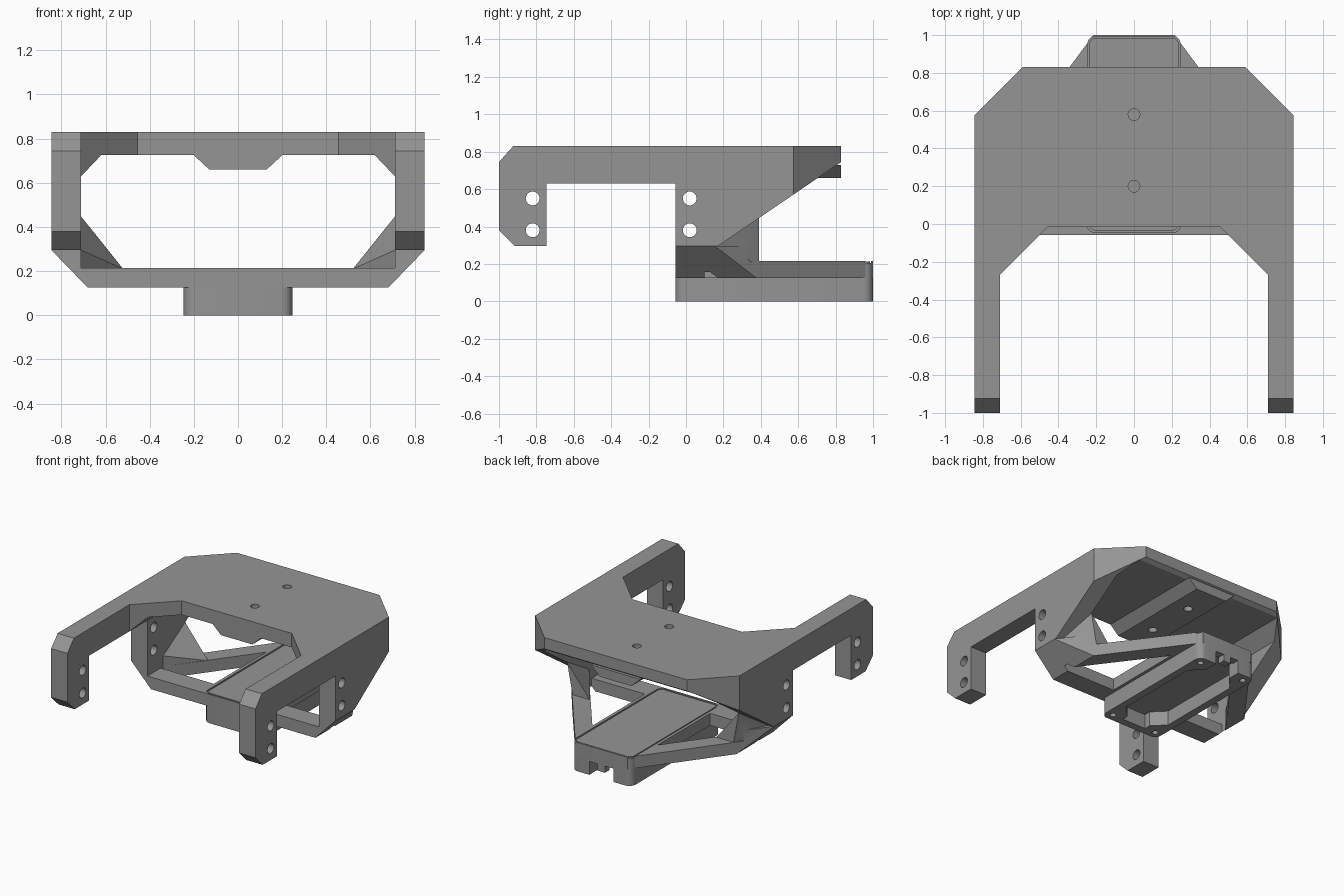
import bpy, bmesh, math
from mathutils import Vector

if "Cube" in bpy.data.objects:
    bpy.data.objects.remove(bpy.data.objects["Cube"])

grey = bpy.data.materials.new("mid grey")
grey.diffuse_color = (0.30, 0.30, 0.30, 1)
grey.use_nodes = True
grey.node_tree.nodes["Principled BSDF"].inputs["Base Color"].default_value = grey.diffuse_color


def finish(name, bm):
    bmesh.ops.recalc_face_normals(bm, faces=bm.faces)
    me = bpy.data.meshes.new(name)
    bm.to_mesh(me)
    bm.free()
    me.materials.append(grey)
    ob = bpy.data.objects.new(name, me)
    bpy.context.collection.objects.link(ob)
    return ob


def prism(name, pts, axis, lo, hi):
    """Extrude a 2D outline along an axis."""
    def place(a, b, c):
        return {'X': (c, a, b), 'Y': (a, c, b), 'Z': (a, b, c)}[axis]
    bm = bmesh.new()
    f = bm.faces.new([bm.verts.new(place(a, b, lo)) for a, b in pts])
    r = bmesh.ops.extrude_face_region(bm, geom=[f])
    vs = [v for v in r['geom'] if isinstance(v, bmesh.types.BMVert)]
    bmesh.ops.translate(bm, verts=vs, vec=Vector(place(0, 0, hi - lo)))
    return finish(name, bm)


def hull(name, pts):
    bm = bmesh.new()
    for p in pts:
        bm.verts.new(p)
    bmesh.ops.convex_hull(bm, input=bm.verts[:])
    return finish(name, bm)


def circle(a, b, r, n=24):
    return [(a + r * math.cos(2 * math.pi * i / n), b + r * math.sin(2 * math.pi * i / n)) for i in range(n)]


def rounded(hx, y0, y1, r, n=6):
    pts = []
    for cx, cy, s in ((hx - r, y1 - r, 0), (r - hx, y1 - r, 1), (r - hx, y0 + r, 2), (hx - r, y0 + r, 3)):
        for i in range(n + 1):
            t = (s + i / n) * math.pi / 2
            pts.append((cx + r * math.cos(t), cy + r * math.sin(t)))
    return pts


def rect(x0, x1, y0, y1):
    return [(x0, y0), (x1, y0), (x1, y1), (x0, y1)]


def mirror(half):
    """Complete a half outline (x > 0) with its mirror image."""
    return half + [(-x, y) for x, y in reversed(half)]


def boolean(ob, other, op):
    m = ob.modifiers.new(op.lower(), 'BOOLEAN')
    m.object, m.operation, m.solver = other, op, 'EXACT'
    bpy.context.view_layer.objects.active = ob
    bpy.ops.object.modifier_apply(modifier=m.name)
    bpy.data.objects.remove(other)


# upper frame: arch section trimmed by the side and plan outlines
frame = prism("mount_frame", mirror([(0.845, 0.83), (0.845, 0.2), (0.71, 0.2), (0.71, 0.63), (0.62, 0.725)]),
              'Y', -1.1, 1.1)
side = [(-1, 0.745), (-0.915, 0.84), (0.9, 0.84), (0.9, 0.793), (0.17, 0.295), (-0.057, 0.295),
        (-0.057, 0.63), (-0.745, 0.63), (-0.745, 0.295), (-0.915, 0.295), (-1, 0.38)]
boolean(frame, prism("side_trim", side, 'X', -1, 1), 'INTERSECT')
plan = mirror([(0.59, 0.83), (0.86, 0.56), (0.86, -1.05), (0.71, -1.05), (0.71, -0.27), (0.455, -0.015)])
boolean(frame, prism("plan_trim", plan, 'Z', 0, 1), 'INTERSECT')

# rib under the top plate
rib = prism("rib", mirror([(0.20, 0.73), (0.20, 0.725), (0.13, 0.66)]), 'Y', -0.015, 0.83)
boolean(frame, rib, 'UNION')

# lower cradle with angled arms and triangular windows
cradle = prism("cradle", mirror([(0.845, 0.295), (0.68, 0.125)])[:2] +
               [(-0.68, 0.125), (-0.845, 0.295), (-0.71, 0.295), (-0.71, 0.215), (0.71, 0.215), (0.71, 0.295)],
               'Y', -0.057, 1.1)
boolean(cradle, prism("cradle_trim", mirror([(0.215, 1.0), (0.845, 0.155), (0.86, 0.13), (0.86, -0.1)]),
                      'Z', 0, 1), 'INTERSECT')
for s in (1, -1):
    boolean(cradle, prism("window", [(s * 0.27, 0.10), (s * 0.71, 0.10), (s * 0.71, 0.13), (s * 0.27, 0.72)],
                          'Z', 0, 0.25), 'DIFFERENCE')
boolean(frame, cradle, 'UNION')

# gussets joining the walls to the arms
for s in (1, -1):
    g = hull("gusset", [(s * x, y, z) for x, y, z in (
        (0.71, 0.13, 0.21), (0.71, 0.13, 0.295), (0.71, 0.39, 0.447), (0.52, 0.39, 0.21), (0.665, 0.39, 0.21),
        (0.72, 0.30, 0.21), (0.76, 0.20, 0.25), (0.80, 0.17, 0.295))])
    boolean(frame, g, 'UNION')

# bolt holes through the walls and the plate
for y in (-0.82, 0.02):
    for z in (0.38, 0.55):
        boolean(frame, prism("wall_hole", circle(y, z, 0.037), 'X', -1, 1), 'DIFFERENCE')
for y in (0.2, 0.58):
    boolean(frame, prism("plate_hole", circle(0, y, 0.031), 'Z', 0.5, 1), 'DIFFERENCE')

# hollow tray under the cradle, with corner bosses and a notched rear wall
tray = prism("tray", rounded(0.247, -0.057, 1.0, 0.05), 'Z', 0, 0.205)
cavity = [(0.19, 0.80), (0.10, 0.90), (0.10, 0.945), (-0.10, 0.945), (-0.10, 0.90), (-0.19, 0.80),
          (-0.19, 0.14), (-0.10, 0.05), (-0.10, 0.0), (0.10, 0.0), (0.10, 0.05), (0.19, 0.14)]
boolean(tray, prism("cavity", cavity, 'Z', -0.1, 0.11), 'DIFFERENCE')
for s in (1, -1):
    boolean(tray, prism("notch", rect(s * 0.065 - 0.035, s * 0.065 + 0.035, 0.9, 1.1), 'Z', -0.1, 0.10), 'DIFFERENCE')
    for y in (0.0, 0.94):
        boolean(tray, prism("screw_hole", circle(s * 0.19, y, 0.022, 16), 'Z', -0.1, 0.09), 'DIFFERENCE')
boolean(tray, prism("post_trim", rect(-0.04, 0.04, 0.9, 1.1), 'Z', -0.1, 0.05), 'DIFFERENCE')

# shallow pocket in the cradle holding a lid
boolean(frame, prism("pocket", rounded(0.247, -0.045, 0.993, 0.04), 'Z', 0.2, 0.4), 'DIFFERENCE')
lid = prism("lid", rounded(0.237, -0.035, 0.985, 0.035), 'Z', 0.19, 0.213)

for ob in (frame, tray, lid):
    bpy.ops.object.select_all(action='DESELECT')
    ob.select_set(True)
    bpy.context.view_layer.objects.active = ob
    bpy.ops.object.shade_smooth_by_angle(angle=math.radians(25))
